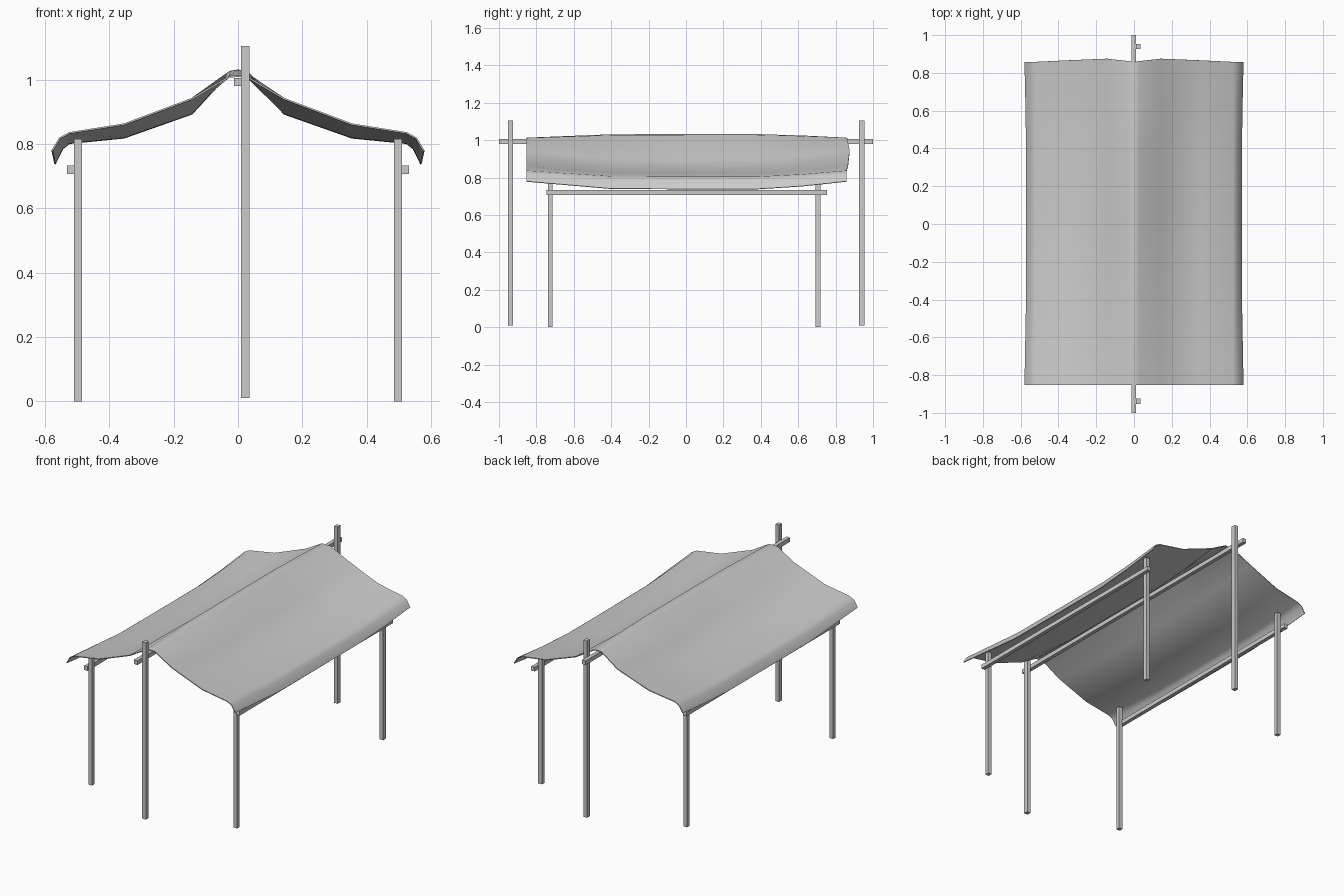
import bpy

if "Cube" in bpy.data.objects:
    bpy.data.objects.remove(bpy.data.objects["Cube"])


def box(name, lo, hi):
    """Axis-aligned bar between two corners."""
    bpy.ops.mesh.primitive_cube_add(size=1, location=[(a + b) / 2 for a, b in zip(lo, hi)])
    o = bpy.context.object
    o.name = name
    o.scale = [b - a for a, b in zip(lo, hi)]
    bpy.ops.object.transform_apply(location=False, rotation=False, scale=True)
    return o


# Ridge beam and its two tall posts
box("ridge_beam", (-0.013, -1, 0.98), (0.011, 1, 1.006))
for y, label in ((-0.938, "front"), (0.94, "back")):
    box(label + "_ridge_post", (0.01, y - 0.014, 0.01), (0.035, y + 0.014, 1.105))

# Eave posts and side beams on both sides
for s, label in ((-1, "left"), (1, "right")):
    for y, end in ((-0.725, "front"), (0.706, "back")):
        x = s * 0.497
        box(f"{label}_{end}_post", (x - 0.0125, y - 0.0125, 0), (x + 0.0125, y + 0.0125, 0.816))
    x = s * 0.52
    box(label + "_side_beam", (x - 0.012, -0.745, 0.707), (x + 0.012, 0.755, 0.733))

# Cloth half profile: x, z at the ends, z at the sagging middle, back edge bulge
profile = [(0.0, 1.013, 1.032, 0.0), (0.028, 1.012, 1.027, 0.004),
           (0.145, 0.943, 0.896, 0.017), (0.355, 0.864, 0.822, 0.008),
           (0.525, 0.837, 0.805, 0.0), (0.556, 0.820, 0.787, 0.0),
           (0.580, 0.780, 0.739, 0.0)]
section = [(-x, a, b, c) for x, a, b, c in profile[:0:-1]] + profile
# Stations along the length: y, amount of sag
stations = [(-0.853, 0), (-0.4, 0.95), (0, 1), (0.38, 1), (0.62, 0.62), (0.858, 0)]

verts = []
for i, (y, sag) in enumerate(stations):
    for x, z_end, z_mid, bulge in section:
        yy = y + (bulge if i == len(stations) - 1 else 0)
        verts.append((x * (1 - 0.015 * sag if abs(x) > 0.54 else 1), yy,
                      z_end + (z_mid - z_end) * sag))
n = len(section)
faces = [(r * n + c, r * n + c + 1, (r + 1) * n + c + 1, (r + 1) * n + c)
         for r in range(len(stations) - 1) for c in range(n - 1)]
mesh = bpy.data.meshes.new("cloth_roof")
mesh.from_pydata(verts, [], faces)
cloth = bpy.data.objects.new("cloth_roof", mesh)
bpy.context.collection.objects.link(cloth)
bpy.ops.object.select_all(action='DESELECT')
cloth.select_set(True)
bpy.context.view_layer.objects.active = cloth
mod = cloth.modifiers.new("thickness", 'SOLIDIFY')
mod.thickness = 0.005
mod.offset = -1
bpy.ops.object.modifier_apply(modifier="thickness")
bpy.ops.object.shade_smooth_by_angle(angle=0.8)
